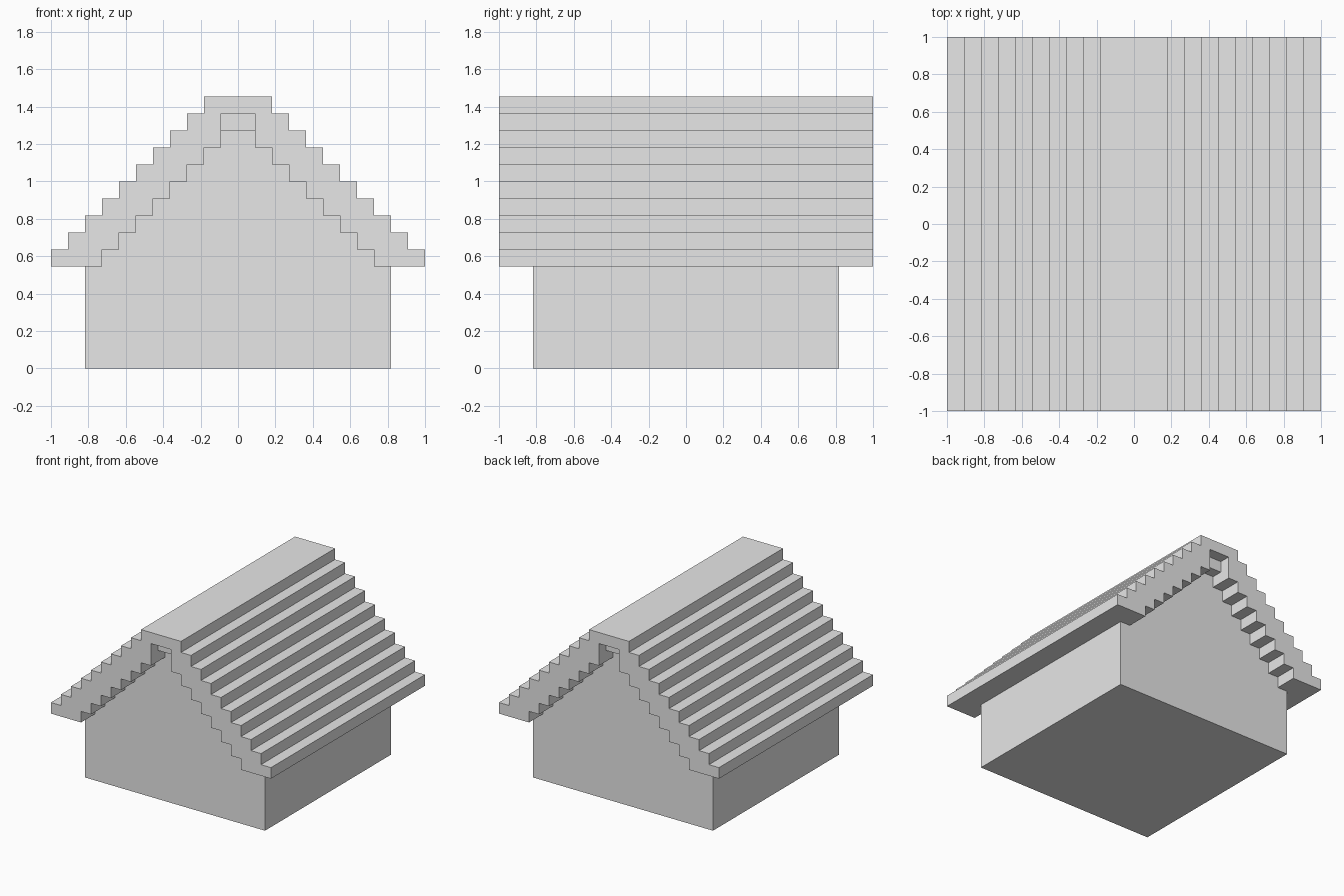
import bpy
import bmesh

cube = bpy.data.objects.get("Cube")
if cube:
    bpy.data.objects.remove(cube, do_unlink=True)

U = 1 / 11  # one stair step

grey = bpy.data.materials.new("plain_grey")
grey.use_nodes = True
colour = (0.8, 0.8, 0.8, 1)
grey.diffuse_color = colour
grey.node_tree.nodes["Principled BSDF"].inputs["Base Color"].default_value = colour


def stairs(half, bottom, count):
    """Right-hand edge of a stepped gable, climbing towards the ridge."""
    points = []
    for i in range(count):
        points += [(half - i, bottom + i), (half - i, bottom + i + 1)]
    return points


def mirrored(right):
    """Close a right-hand outline with its mirror image."""
    return right + [(-x, z) for x, z in reversed(right)]


def extrude_profile(name, outline, half_depth):
    """Extrude an x-z outline, given in steps, along y."""
    bm = bmesh.new()
    face = bm.faces.new([bm.verts.new((x * U, -half_depth * U, z * U)) for x, z in outline])
    result = bmesh.ops.extrude_face_region(bm, geom=[face])
    verts = [v for v in result["geom"] if isinstance(v, bmesh.types.BMVert)]
    bmesh.ops.translate(bm, verts=verts, vec=(0, 2 * half_depth * U, 0))
    bmesh.ops.recalc_face_normals(bm, faces=bm.faces)
    mesh = bpy.data.meshes.new(name)
    bm.to_mesh(mesh)
    bm.free()
    mesh.materials.append(grey)
    obj = bpy.data.objects.new(name, mesh)
    bpy.context.collection.objects.link(obj)
    return obj


# Walls with stepped gables that meet the underside of the roof
extrude_profile("walls", mirrored([(9, 0), (9, 6)] + stairs(8, 6, 8)), 9)

# Stepped roof shell: outer stairs, then the inner stairs below them
inner = stairs(8, 6, 8)
inner[-1] = (1, 15)
outer = mirrored(stairs(11, 6, 10))
extrude_profile("roof", outer + list(reversed(mirrored(inner))), 11)

# Ridge beam, poking out one step from each gable
extrude_profile("ridge_beam", mirrored([(1, 14), (1, 15)]), 10)
